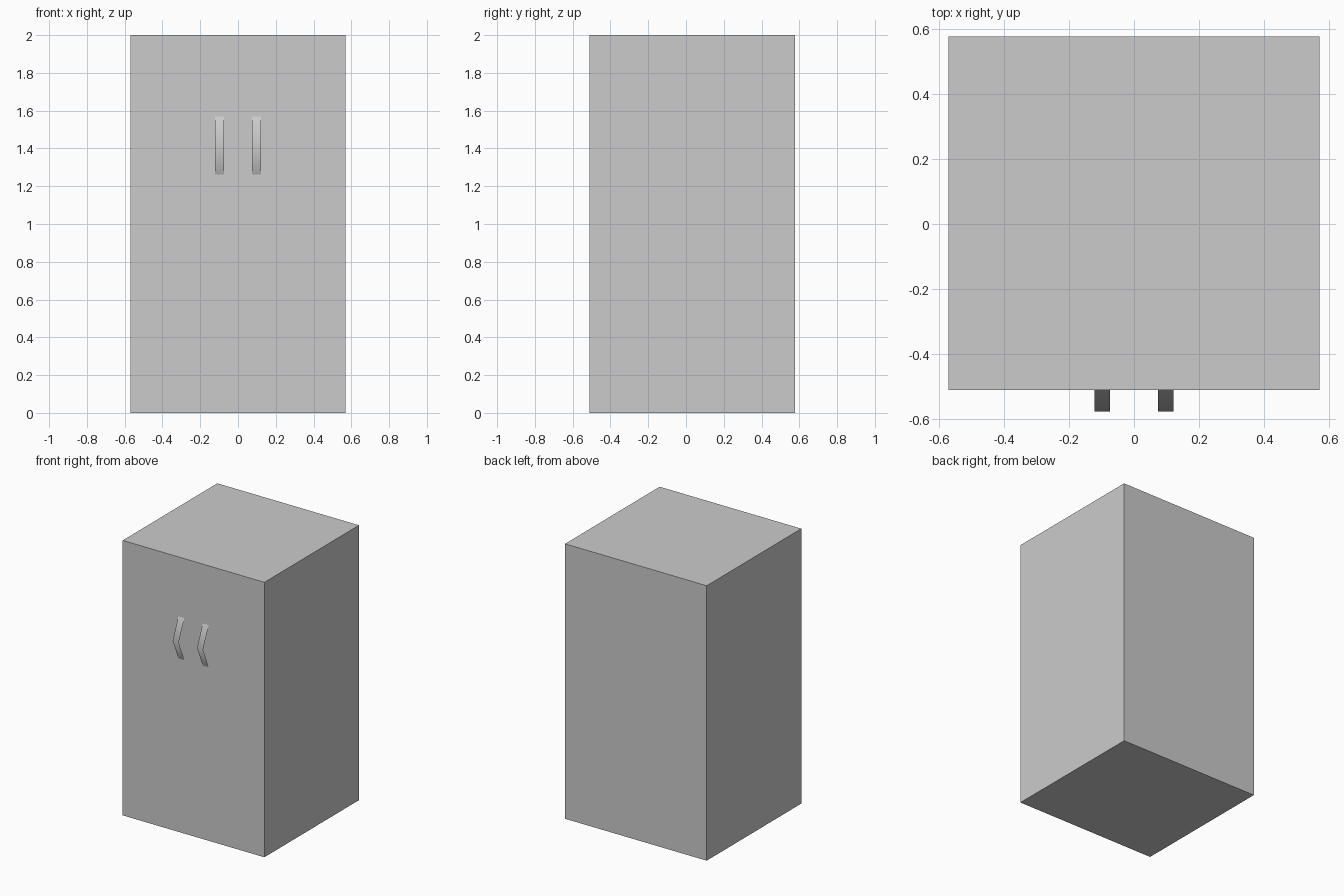
import bpy
import bmesh
from mathutils import Matrix, Vector

cube = bpy.data.objects.get("Cube")
if cube:
    bpy.data.objects.remove(cube, do_unlink=True)

# Single plain grey finish
GREY = (0.6, 0.6, 0.6, 1.0)
grey = bpy.data.materials.new("light grey")
grey.use_nodes = True
grey.diffuse_color = GREY
grey.node_tree.nodes["Principled BSDF"].inputs["Base Color"].default_value = GREY

HALF_WIDTH, HEIGHT = 0.57, 2.0
FRONT, BACK = -0.511, 0.576


def add_object(name, bm, smooth=False):
    mesh = bpy.data.meshes.new(name)
    for face in bm.faces:
        face.smooth = smooth
    bm.to_mesh(mesh)
    bm.free()
    mesh.materials.append(grey)
    obj = bpy.data.objects.new(name, mesh)
    bpy.context.collection.objects.link(obj)
    return obj


# Cabinet body: a plain sharp-edged box
bm = bmesh.new()
size = Vector((2 * HALF_WIDTH, BACK - FRONT, HEIGHT))
centre = Vector((0, (FRONT + BACK) / 2, HEIGHT / 2))
bmesh.ops.create_cube(bm, size=1,
                      matrix=Matrix.Translation(centre) @ Matrix.Diagonal(size).to_4x4())
add_object("cabinet_body", bm)


# Door handles: thin strips bent outward at mid height, ends on the door
def add_handle(name, x):
    profile = [(FRONT, 1.262), (-0.576, 1.415), (FRONT, 1.568)]
    half = 0.024
    bm = bmesh.new()
    rows = [[bm.verts.new((x + dx, y, z)) for dx in (-half, half)]
            for y, z in profile]
    for low, high in zip(rows, rows[1:]):
        bm.faces.new((low[0], low[1], high[1], high[0]))
    return add_object(name, bm, smooth=True)


for name, side in (("right_handle", -1), ("left_handle", 1)):
    add_handle(name, side * 0.098)
